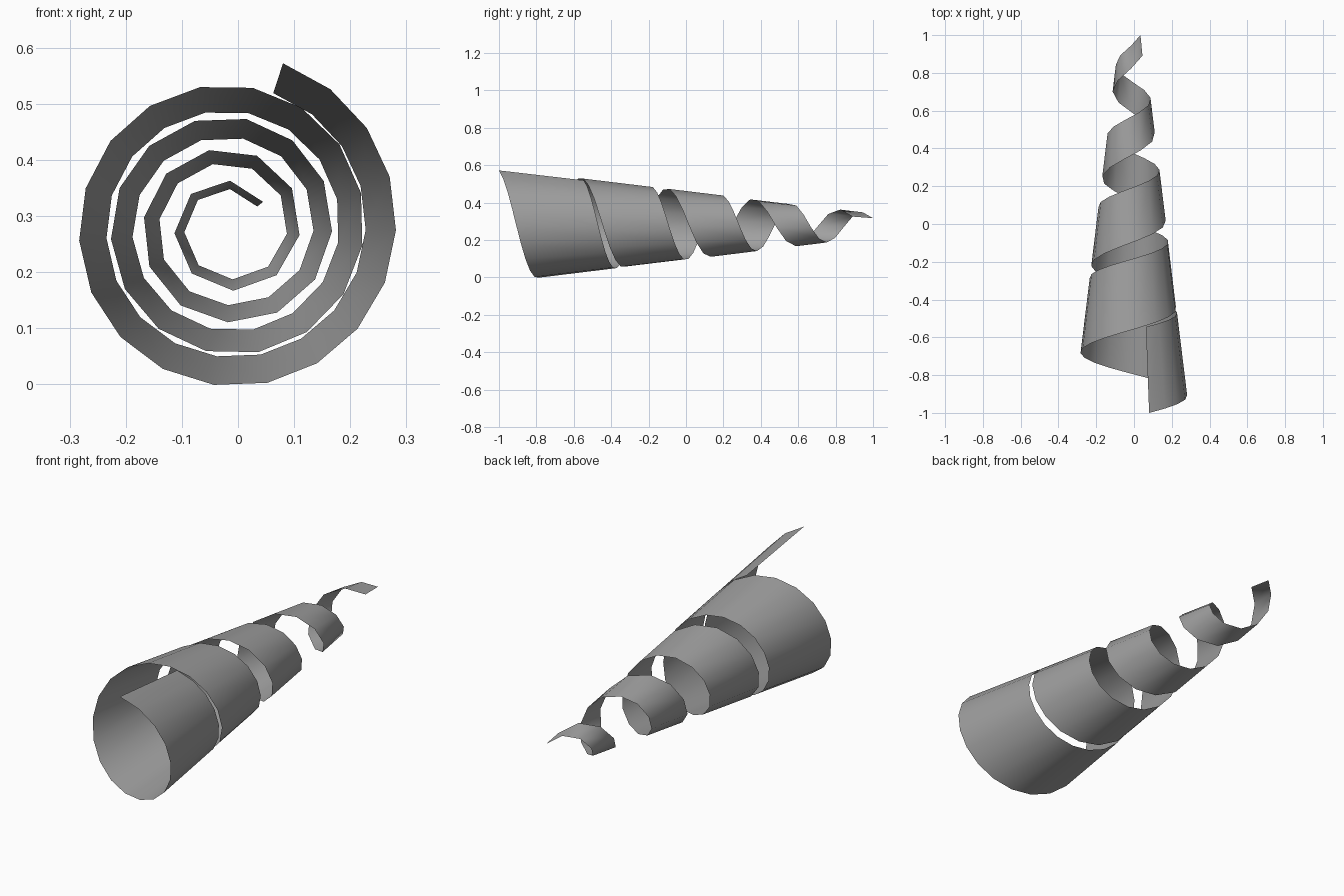
import bpy, bmesh, math

cube = bpy.data.objects.get("Cube")
if cube:
    bpy.data.objects.remove(cube, do_unlink=True)

CENTRE_X, CENTRE_Z = -0.015, 0.279
R_START, TAPER = 0.308, 0.123          # cone radius at the wide end, loss per unit length
START, SWEEP = math.radians(72), math.radians(1474.5)
FRONT, TRAVEL = -1.0, 1.891            # lengthwise path of the leading edge
WIDTH_START, WIDTH_END = 0.455, 0.109
SEGMENTS, FINE = 54, 5400


def cone_point(angle, y):
    r = R_START - TAPER * (y - FRONT)
    return (CENTRE_X + r * math.cos(angle), y, CENTRE_Z + r * math.sin(angle))


def edge_pair(t):
    """Leading and trailing edge of the ribbon at fraction t of the sweep."""
    angle = START - SWEEP * t
    y = FRONT + TRAVEL * t
    width = WIDTH_START + (WIDTH_END - WIDTH_START) * t
    return cone_point(angle, y), cone_point(angle, y + width)


# Equal steps along the length of the leading edge
lengths = [0.0]
for i in range(FINE):
    lengths.append(lengths[-1] + math.dist(edge_pair(i / FINE)[0], edge_pair((i + 1) / FINE)[0]))
stops, j = [], 0
for k in range(SEGMENTS + 1):
    while j < FINE and lengths[j] < lengths[-1] * k / SEGMENTS:
        j += 1
    stops.append(j / FINE)

# Tapering ribbon wound around the cone
bm = bmesh.new()
pairs = [[bm.verts.new(p) for p in edge_pair(t)] for t in stops]
for (a, b), (c, d) in zip(pairs, pairs[1:]):
    bm.faces.new((a, b, d, c))
mesh = bpy.data.meshes.new("spiral_ribbon")
bm.normal_update()
bm.to_mesh(mesh)
bm.free()
ribbon = bpy.data.objects.new("spiral_ribbon", mesh)
bpy.context.collection.objects.link(ribbon)

# Plain grey
grey = bpy.data.materials.new("plain_grey")
grey.use_nodes = True
colour = (0.35, 0.35, 0.35, 1)
grey.diffuse_color = colour
grey.node_tree.nodes["Principled BSDF"].inputs["Base Color"].default_value = colour
mesh.materials.append(grey)

bpy.ops.object.select_all(action="DESELECT")
ribbon.select_set(True)
bpy.context.view_layer.objects.active = ribbon
bpy.ops.object.shade_smooth_by_angle(angle=math.radians(60))
